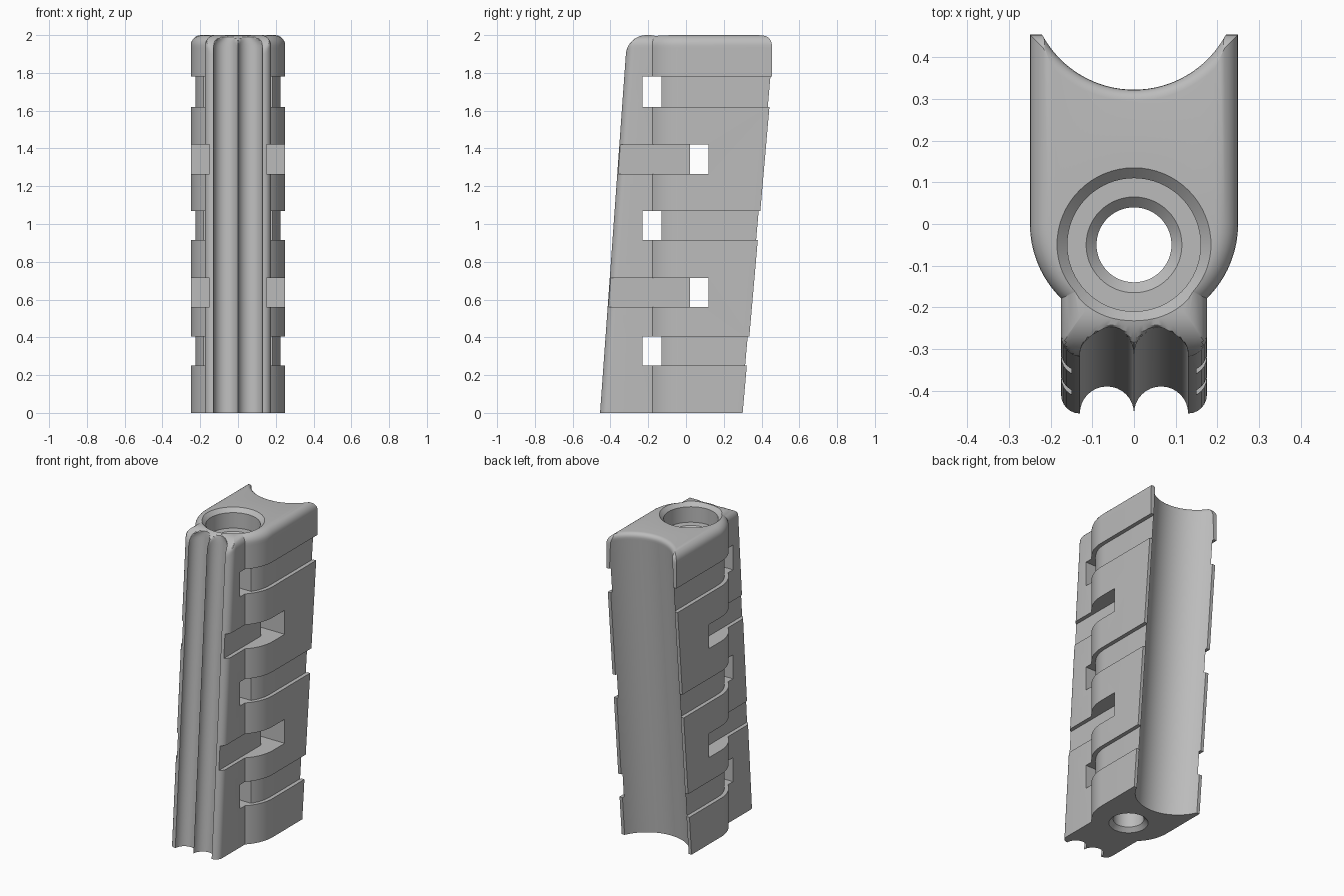
import bpy, bmesh
from math import sin, cos, pi, sqrt

cube = bpy.data.objects.get("Cube")
if cube:
    bpy.data.objects.remove(cube)

grey = bpy.data.materials.new("plain_grey")
grey.use_nodes = True
GREY = (0.5, 0.5, 0.5, 1)
grey.diffuse_color = GREY
grey.node_tree.nodes["Principled BSDF"].inputs["Base Color"].default_value = GREY


def make_object(name, bm):
    bmesh.ops.recalc_face_normals(bm, faces=bm.faces)
    mesh = bpy.data.meshes.new(name)
    bm.to_mesh(mesh)
    bm.free()
    mesh.materials.append(grey)
    ob = bpy.data.objects.new(name, mesh)
    bpy.context.collection.objects.link(ob)
    return ob


def loft(bm, rings):
    """Skin a stack of equal rings and close both ends."""
    rows = [[bm.verts.new(p) for p in ring] for ring in rings]
    n = len(rows[0])
    for a, b in zip(rows, rows[1:]):
        for i in range(n):
            j = (i + 1) % n
            bm.faces.new((a[i], a[j], b[j], b[i]))
    bm.faces.new(rows[0][::-1])
    bm.faces.new(rows[-1])


def mirrored(half):
    return half + [(-x, y) for x, y in reversed(half) if abs(x) > 1e-6]


def inset(z, r):
    """Inward offset of a fillet of radius r along the top edge."""
    return r - sqrt(max(0, r * r - max(0, z - HEIGHT + r) ** 2))


# Grip body: vertical rounded sides, slanted finger grooves and slanted hollow back
HEIGHT, WIDE, NECK, CORNER, GROOVE = 2, 0.25, 0.175, 0.045, 0.065


def grip_outline(z):
    side, front_in, back_in = inset(z, 0.055), inset(z, 0.1), inset(z, 0.03)
    r, hw = WIDE - side, NECK - side
    front = -0.455 + 0.072 * z
    lobe = hw - CORNER
    pts = []
    # groove
    for k in range(17):
        a = pi * k / 16
        x = GROOVE * (1 - cos(a)) * lobe / (2 * GROOVE)
        pts.append((x, front + max(front_in, GROOVE * sin(a))))
    # rounded front corner and neck
    for k in range(1, 7):
        a = pi / 2 * k / 6
        pts.append((lobe + CORNER * sin(a),
                    front + max(front_in, CORNER * (1 - cos(a)))))
    # swelling side
    start = -sqrt(r * r - hw * hw)
    for k in range(13):
        y = start * cos(pi / 2 * k / 12)
        pts.append((sqrt(r * r - y * y), y))
    # rear tip and concave back
    centre = 0.575 - 0.0875 * (HEIGHT - z)
    cap = min(0.30 + 0.0875 * z, 0.455) - side
    rb = WIDE + back_in
    edge = min(r - 0.003, sqrt(rb * rb - (centre - cap) ** 2))

    def arc(x):
        return centre - sqrt(max(0, rb * rb - x * x))
    pts.append((r, min(cap, arc(r))))
    for k in range(21):
        x = edge * cos(pi / 2 * k / 20)
        pts.append((x if k < 20 else 0, arc(x)))
    return mirrored(pts)


levels = [0, 1.77] + [1.9 + 0.1 * sin(pi / 2 * k / 10) for k in range(11)]
bm = bmesh.new()
loft(bm, [[(x, y, z) for x, y in grip_outline(z)] for z in levels])
bmesh.ops.remove_doubles(bm, verts=bm.verts, dist=1e-5)
grip = make_object("grip_body", bm)

# Cutters: inset bands with a cross window, and front slots with a cross window
INNER = 0.225
band = [(0.4, -0.23), (0.4, 0.7), (INNER, 0.7)]
for k in range(9):
    y = -0.13 * sin(pi / 2 * k / 8)
    band.append((sqrt(INNER ** 2 - y * y), y))
slot = [(0.15, -0.7), (0.4, -0.7), (0.4, 0.12)]
slot_plan = [(0.15, 0.02)] + slot
slot_plan += [(-x, y) for x, y in reversed(slot_plan)]
bm = bmesh.new()
for plan, spans in ((mirrored(band), ((0.25, 0.405), (0.915, 1.07), (1.62, 1.78))),
                    (slot_plan, ((0.56, 0.715), (1.265, 1.42)))):
    for low, high in spans:
        loft(bm, [[(x, y, z) for x, y in plan] for z in (low, high)])
side_cutter = make_object("side_slot_cutter", bm)

# Cutter: stepped bore with chamfered mouths
bore = [(0.14, -0.025), (0.09, 0.025), (0.09, 1.85), (0.115, 1.875),
        (0.16, 1.875), (0.16, 1.975), (0.21, 2.025)]
bm = bmesh.new()
loft(bm, [[(r * cos(2 * pi * k / 64), -0.05 + r * sin(2 * pi * k / 64), z)
           for k in range(64)] for r, z in bore])
bore_cutter = make_object("bore_cutter", bm)

bpy.ops.object.select_all(action='DESELECT')
bpy.context.view_layer.objects.active = grip
grip.select_set(True)
for cutter in (side_cutter, bore_cutter):
    cutter.hide_render = True
    mod = grip.modifiers.new("cut", 'BOOLEAN')
    mod.operation, mod.solver, mod.object = 'DIFFERENCE', 'EXACT', cutter
    bpy.ops.object.modifier_apply(modifier=mod.name)
    bpy.data.objects.remove(cutter)
bpy.ops.object.shade_smooth_by_angle(angle=0.5)
